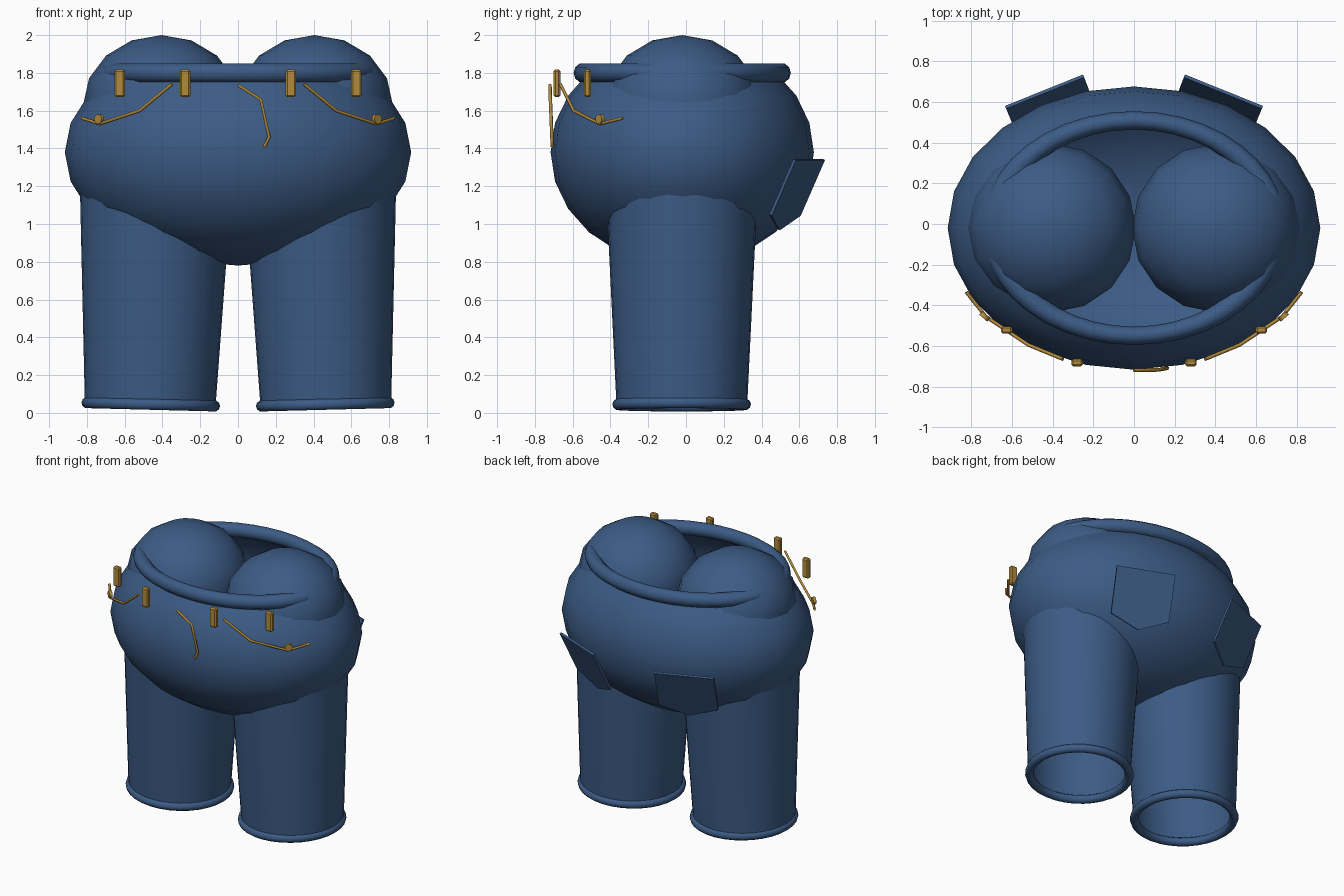
import bpy, bmesh, math
from mathutils import Vector, Matrix

if "Cube" in bpy.data.objects:
    bpy.data.objects.remove(bpy.data.objects["Cube"])


def material(name, rgb):
    m = bpy.data.materials.new(name)
    m.diffuse_color = (*rgb, 1)
    m.use_nodes = True
    m.node_tree.nodes["Principled BSDF"].inputs["Base Color"].default_value = m.diffuse_color
    return m


DENIM = material("denim blue", (0.045, 0.105, 0.235))
BRASS = material("brass thread", (0.45, 0.26, 0.045))
YC = -0.02  # depth of the body centre


def finish(ob, name, mat, smooth=True):
    ob.name = name
    ob.data.materials.clear()
    ob.data.materials.append(mat)
    if smooth:
        bpy.ops.object.select_all(action='DESELECT')
        ob.select_set(True)
        bpy.context.view_layer.objects.active = ob
        bpy.ops.object.shade_smooth_by_angle(angle=math.radians(40))
    return ob


def mesh_object(bm, name, mat, smooth=True):
    me = bpy.data.meshes.new(name)
    bmesh.ops.recalc_face_normals(bm, faces=bm.faces)
    bm.to_mesh(me)
    bm.free()
    ob = bpy.data.objects.new(name, me)
    bpy.context.collection.objects.link(ob)
    return finish(ob, name, mat, smooth)


def ellipsoid(name, centre, radii, segs, rings, mat, cut=None):
    bm = bmesh.new()
    bmesh.ops.create_uvsphere(bm, u_segments=segs, v_segments=rings, radius=1)
    if cut is not None:
        bmesh.ops.delete(bm, geom=[v for v in bm.verts if v.co.z > cut], context='VERTS')
    bm.transform(Matrix.Translation(centre) @ Matrix.Diagonal((*radii, 1)))
    return mesh_object(bm, name, mat)


def torus(name, centre, major, minor, scale, tilt, segs):
    bpy.ops.mesh.primitive_torus_add(major_radius=major, minor_radius=minor,
                                     major_segments=segs, minor_segments=10)
    ob = bpy.context.object
    ob.data.transform(Matrix.Translation(centre) @ Matrix.Rotation(tilt, 4, 'Y')
                      @ Matrix.Diagonal((*scale, 1)))
    return finish(ob, name, DENIM)


def stitch(name, points):
    cu = bpy.data.curves.new(name, 'CURVE')
    cu.dimensions = '3D'
    cu.bevel_depth = 0.009
    cu.bevel_resolution = 1
    cu.use_fill_caps = True
    sp = cu.splines.new('POLY')
    sp.points.add(len(points) - 1)
    for p, co in zip(sp.points, points):
        p.co = (*co, 1)
    ob = bpy.data.objects.new(name, cu)
    bpy.context.collection.objects.link(ob)
    cu.materials.append(BRASS)


# Hips: ellipsoid open at the waist, with a rolled waistband
ellipsoid("hips", (0, YC, 1.38), (0.917, 0.697, 0.6), 24, 12, DENIM, cut=0.72)
torus("waistband", (0, YC, 1.80), 1, 0.085, (0.69, 0.53, 0.6), 0, 40)

for s, side in ((-1, "left"), (1, "right")):
    # Rounded top of each leg
    ellipsoid(side + "_dome", (s * 0.405, YC, 1.63), (0.415, 0.415, 0.37), 16, 8, DENIM)

    # Tapered open leg tube and rolled cuff, leaning slightly
    low, high = Vector((s * 0.465, YC - 0.004, 0.04)), Vector((s * 0.43, YC, 1.4))
    tilt = math.atan2(high.x - low.x, high.z - low.z)
    bm = bmesh.new()
    bmesh.ops.create_cone(bm, cap_ends=False, segments=32, radius1=0.346, radius2=0.412,
                          depth=(high - low).length)
    bm.transform(Matrix.Translation((low + high) / 2) @ Matrix.Rotation(tilt, 4, 'Y'))
    mesh_object(bm, side + "_leg", DENIM)
    torus(side + "_cuff", (s * 0.462, YC - 0.003, 0.045), 0.337, 0.03,
          (1, 1, 1), tilt, 32)

    # Back pocket: pentagonal plate angled against the seat
    top = Vector((s * 0.4375, 0.645, 1.345))
    across = Vector((s * 0.385, -0.155, 0)).normalized()
    down = Vector((-s * 0.052, -0.13, -0.30)).normalized()
    normal = across.cross(down)
    if normal.y < 0:
        normal.negate()
    bm = bmesh.new()
    outline = ((-0.207, 0), (0.207, 0), (0.205, 0.325), (0, 0.41), (-0.205, 0.325))
    face = bm.faces.new([bm.verts.new(top + across * u + down * v) for u, v in outline])
    ext = bmesh.ops.extrude_face_region(bm, geom=[face])
    for v in ext['geom']:
        if isinstance(v, bmesh.types.BMVert):
            v.co += normal * 0.016
    mesh_object(bm, side + "_back_pocket", DENIM, smooth=False)

    # Belt loops
    for label, x, y in (("inner", 0.28, -0.683), ("outer", 0.627, -0.522)):
        bm = bmesh.new()
        bmesh.ops.create_cube(bm, size=1)
        bm.transform(Matrix.Translation((s * x, y, 1.745)) @ Matrix.Diagonal((0.056, 0.036, 0.145, 1)))
        bmesh.ops.bevel(bm, geom=bm.edges[:], offset=0.009, segments=1, affect='EDGES')
        mesh_object(bm, side + "_" + label + "_belt_loop", BRASS, smooth=False)

    # Front pocket stitching and rivet
    stitch(side + "_pocket_stitch", [(s * x, y, z) for x, y, z in (
        (0.35, -0.665, 1.74), (0.52, -0.595, 1.60), (0.73, -0.455, 1.53), (0.825, -0.335, 1.56))])
    out = Vector((s * 0.65, -0.76, 0))
    bm = bmesh.new()
    bmesh.ops.create_cone(bm, cap_ends=True, segments=12, radius1=0.026, radius2=0.026, depth=0.022)
    bm.transform(Matrix.Translation((s * 0.735, -0.455, 1.555))
                 @ out.to_track_quat('Z', 'Y').to_matrix().to_4x4())
    mesh_object(bm, side + "_rivet", BRASS)

# Fly stitching
stitch("fly_stitch", [(0, -0.72, 1.735), (0.12, -0.718, 1.66), (0.165, -0.71, 1.46), (0.14, -0.708, 1.41)])
